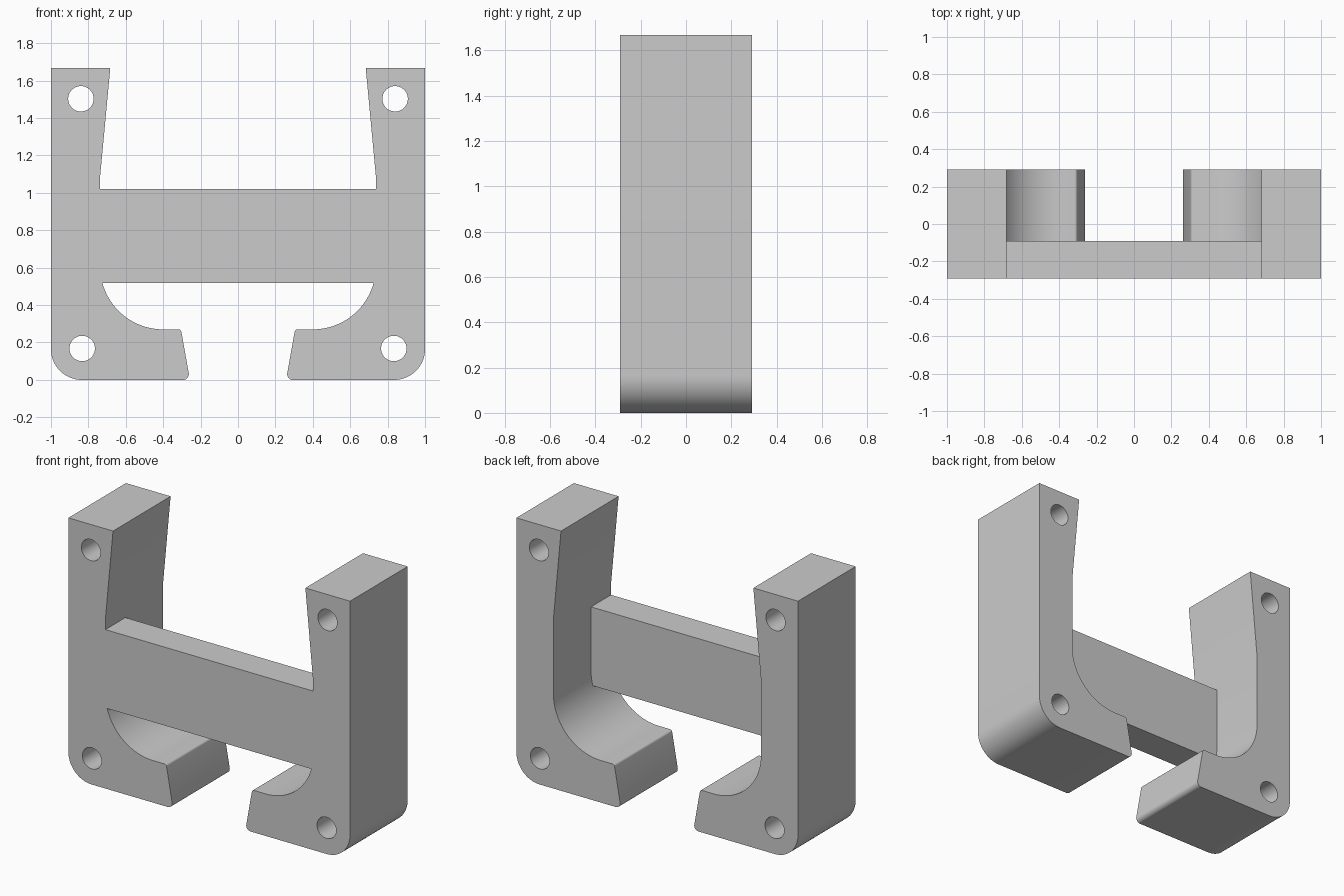
import bpy, bmesh, math
from mathutils import Matrix, Vector

cube = bpy.data.objects.get("Cube")
if cube:
    bpy.data.objects.remove(cube, do_unlink=True)

HALF_DEPTH = 0.292
HEIGHT = 1.667
WALL_X = 0.737

grey = bpy.data.materials.new("plain_grey")
grey.use_nodes = True
colour = (0.6, 0.6, 0.6, 1)
grey.diffuse_color = colour
grey.node_tree.nodes["Principled BSDF"].inputs["Base Color"].default_value = colour


def arc(cx, cz, r, start, end, steps):
    """Points along an arc, angles in degrees."""
    angles = [math.radians(start + (end - start) * i / steps) for i in range(steps + 1)]
    return [(cx + r * math.cos(a), cz + r * math.sin(a)) for a in angles]


def fillet(before, corner, after, r, steps=6):
    """Round one profile corner with radius r."""
    c = Vector(corner)
    u = (Vector(before) - c).normalized()
    v = (Vector(after) - c).normalized()
    half = u.angle(v) / 2
    centre = c + (u + v).normalized() * r / math.sin(half)
    a = (c + u * r / math.tan(half) - centre).normalized()
    b = (c + v * r / math.tan(half) - centre).normalized()
    return [tuple(centre + a.lerp(b, i / steps).normalized() * r) for i in range(steps + 1)]


def smooth(obj):
    bpy.ops.object.select_all(action='DESELECT')
    obj.select_set(True)
    bpy.context.view_layer.objects.active = obj
    bpy.ops.object.shade_smooth_by_angle(angle=math.radians(30))


def extruded_profile(name, loops, side):
    """Extrude an outline with holes through the full depth."""
    curve = bpy.data.curves.new(name, 'CURVE')
    curve.dimensions = '2D'
    curve.fill_mode = 'BOTH'
    curve.extrude = HALF_DEPTH
    for loop in loops:
        spline = curve.splines.new('POLY')
        spline.points.add(len(loop) - 1)
        for point, (x, z) in zip(spline.points, loop):
            point.co = (x * side, z, 0, 1)
        spline.use_cyclic_u = True
    temp = bpy.data.objects.new(name + "_curve", curve)
    bpy.context.collection.objects.link(temp)
    bpy.context.view_layer.update()
    mesh = bpy.data.meshes.new_from_object(
        temp.evaluated_get(bpy.context.evaluated_depsgraph_get()))
    bpy.data.objects.remove(temp, do_unlink=True)
    # Stand the profile upright and weld the caps to the walls
    bm = bmesh.new()
    bm.from_mesh(mesh)
    bm.transform(Matrix.Rotation(math.pi / 2, 4, 'X'))
    bmesh.ops.remove_doubles(bm, verts=bm.verts, dist=0.0001)
    bmesh.ops.recalc_face_normals(bm, faces=bm.faces)
    bm.to_mesh(mesh)
    bm.free()
    mesh.materials.clear()
    mesh.materials.append(grey)
    obj = bpy.data.objects.new(name, mesh)
    bpy.context.collection.objects.link(obj)
    smooth(obj)


# Side bracket outline: post, curved cradle and hooked foot
lip_top, lip_base = (0.305, 0.27), (0.257, 0)
outline = [(1, HEIGHT), (0.683, HEIGHT), (WALL_X, 1.09)]
outline += arc(0.4, 0.607, WALL_X - 0.4, 0, -90, 24)
outline += fillet((0.4, 0.27), lip_top, lip_base, 0.015)
outline += fillet(lip_top, lip_base, (0.8, 0), 0.03)
outline += arc(0.835, 0.165, 0.165, -90, 0, 16)

# Screw holes near the top and bottom of each bracket
holes = [arc(x, z, 0.068, 0, 352.5, 47) for x, z in ((0.84, 1.503), (0.833, 0.168))]

for name, side in (("left_bracket", 1), ("right_bracket", -1)):
    extruded_profile(name, [outline] + holes, side)

# Cross bar joining the brackets at the front
bpy.ops.mesh.primitive_cube_add(size=1)
bar = bpy.context.object
bar.name = "cross_bar"
front, back, low, high = -HALF_DEPTH, -0.09, 0.517, 1.02
bar.data.transform(Matrix.Translation((0, (front + back) / 2, (low + high) / 2))
                   @ Matrix.Diagonal((2 * WALL_X, back - front, high - low, 1)))
bar.data.materials.append(grey)
